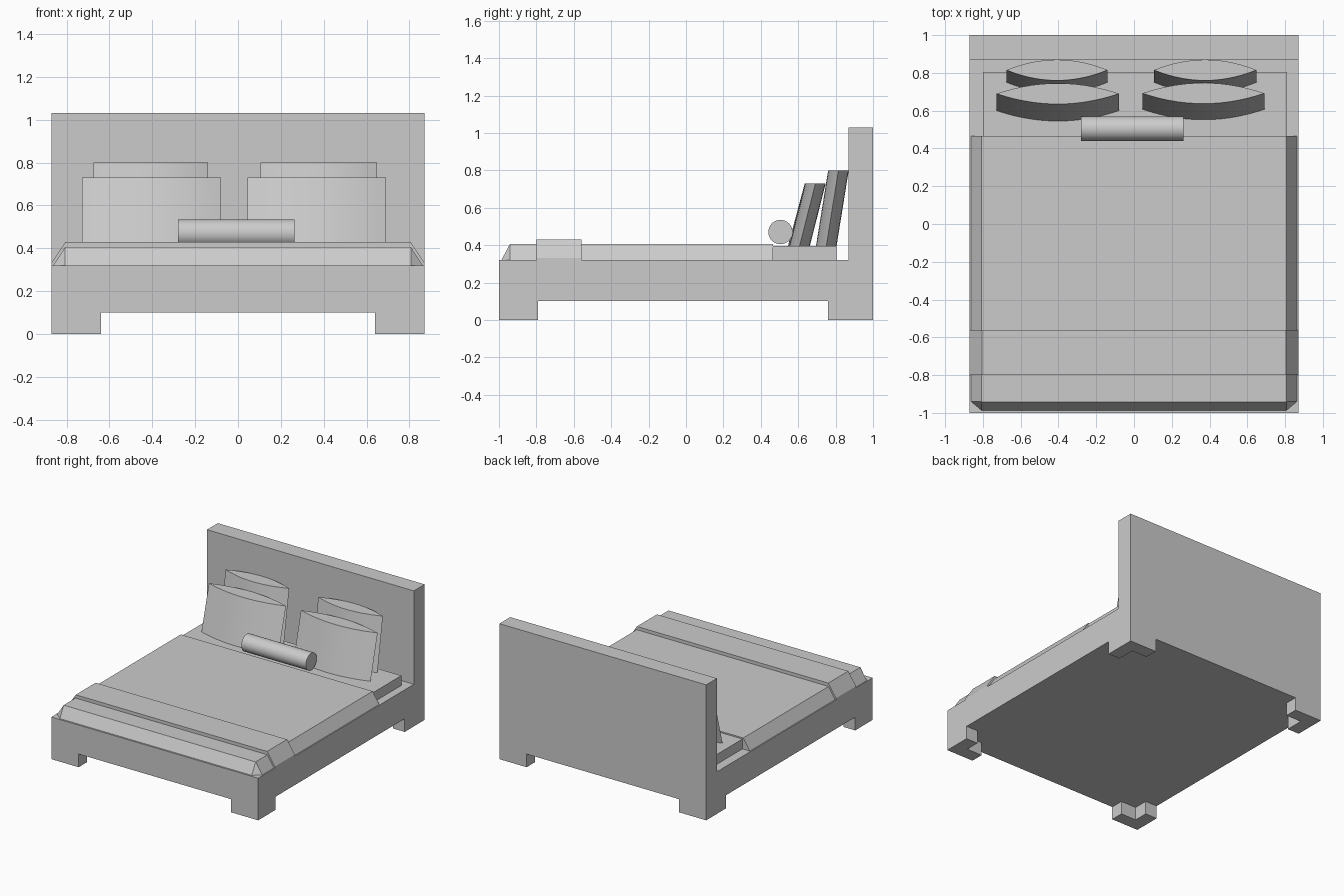
import bpy
import bmesh
import math

cube = bpy.data.objects.get("Cube")
if cube:
    bpy.data.objects.remove(cube, do_unlink=True)

GREY = (0.6, 0.6, 0.6, 1.0)
grey = bpy.data.materials.new("plain grey")
grey.use_nodes = True
grey.diffuse_color = GREY
grey.node_tree.nodes["Principled BSDF"].inputs["Base Color"].default_value = GREY


def add_object(name, bm, smooth=False):
    """Turn a bmesh into a named, coloured object."""
    bmesh.ops.recalc_face_normals(bm, faces=bm.faces)
    mesh = bpy.data.meshes.new(name)
    bm.to_mesh(mesh)
    bm.free()
    mesh.materials.append(grey)
    obj = bpy.data.objects.new(name, mesh)
    bpy.context.collection.objects.link(obj)
    if smooth:
        bpy.ops.object.select_all(action='DESELECT')
        obj.select_set(True)
        bpy.context.view_layer.objects.active = obj
        bpy.ops.object.shade_smooth_by_angle(angle=math.radians(35))
    return obj


def loft(name, lower, upper, smooth=False):
    """Solid between two loops with equal point counts."""
    bm = bmesh.new()
    a = [bm.verts.new(p) for p in lower]
    b = [bm.verts.new(p) for p in upper]
    n = len(a)
    bm.faces.new(a)
    bm.faces.new(b)
    for i in range(n):
        j = (i + 1) % n
        bm.faces.new((a[i], a[j], b[j], b[i]))
    return add_object(name, bm, smooth)


def prism(name, outline, z0, z1):
    return loft(name, [(x, y, z0) for x, y in outline],
                [(x, y, z1) for x, y in outline])


def box(name, x0, x1, y0, y1, z0, z1):
    return prism(name, [(x0, y0), (x1, y0), (x1, y1), (x0, y1)], z0, z1)


W = 0.87          # half width of the bed
RAIL = 0.32       # top of the base

# Base, headboard and mattress
box("bed_base", -W, W, -1, 0.87, 0.10, RAIL)
box("headboard", -W, W, 0.87, 1, 0.10, 1.03)
box("mattress", -0.80, 0.81, -0.90, 0.805, RAIL, 0.395)

# L-shaped corner legs
T = 0.10
for side, sx in (("left", 1), ("right", -1)):
    for end, sy, arm in (("front", -1, 0.21), ("back", 1, 0.24)):
        corner = [(0, 0), (0.23, 0), (0.23, T), (T, T), (T, arm), (0, arm)]
        prism(f"{end}_{side}_leg",
              [(sx * (W - u), sy * (1 - v)) for u, v in corner], 0, 0.10)

# Duvet with sloping flaps and cut front corners
def duvet_loop(flap, front, z):
    return [(-flap, 0.465, z), (-flap, -0.94, z), (-0.807, front, z),
            (0.807, front, z), (flap, -0.94, z), (flap, 0.465, z)]


loft("duvet", duvet_loop(0.862, -0.987, RAIL), duvet_loop(0.807, -0.942, 0.405))

# Folded throw across the foot of the bed
profile = [(-W, RAIL), (-W, 0.332), (-0.805, 0.43),
           (0.805, 0.43), (W, 0.332), (W, RAIL)]
loft("throw", [(x, -0.80, z) for x, z in profile],
     [(x, -0.56, z) for x, z in profile])


# Leaning pillows with a lens-shaped outline
def lens(x0, x1, y, bulge, z, steps=14):
    cx, half = (x0 + x1) / 2, (x1 - x0) / 2
    ts = [-1 + 2 * i / steps for i in range(steps + 1)]
    front = [(cx + half * t, y - bulge * (1 - t * t), z) for t in ts]
    back = [(cx + half * t, y + bulge * (1 - t * t), z) for t in ts[-2:0:-1]]
    return front + back


def pillow(name, x0, x1, y_low, y_top, z_top):
    loft(name, lens(x0, x1, y_low, 0.055, 0.395),
         lens(x0, x1, y_top, 0.055, z_top), smooth=True)


pillow("front_right_pillow", -0.727, -0.08, 0.60, 0.69, 0.73)
pillow("front_left_pillow", 0.045, 0.69, 0.607, 0.692, 0.73)
pillow("back_right_pillow", -0.675, -0.14, 0.75, 0.815, 0.80)
pillow("back_left_pillow", 0.105, 0.648, 0.75, 0.815, 0.80)

# Bolster cushion
ring = [(0.505 + 0.065 * math.cos(a), 0.47 + 0.065 * math.sin(a))
        for a in (math.tau * i / 32 for i in range(32))]
loft("bolster", [(-0.28, y, z) for y, z in ring],
     [(0.263, y, z) for y, z in ring], smooth=True)
